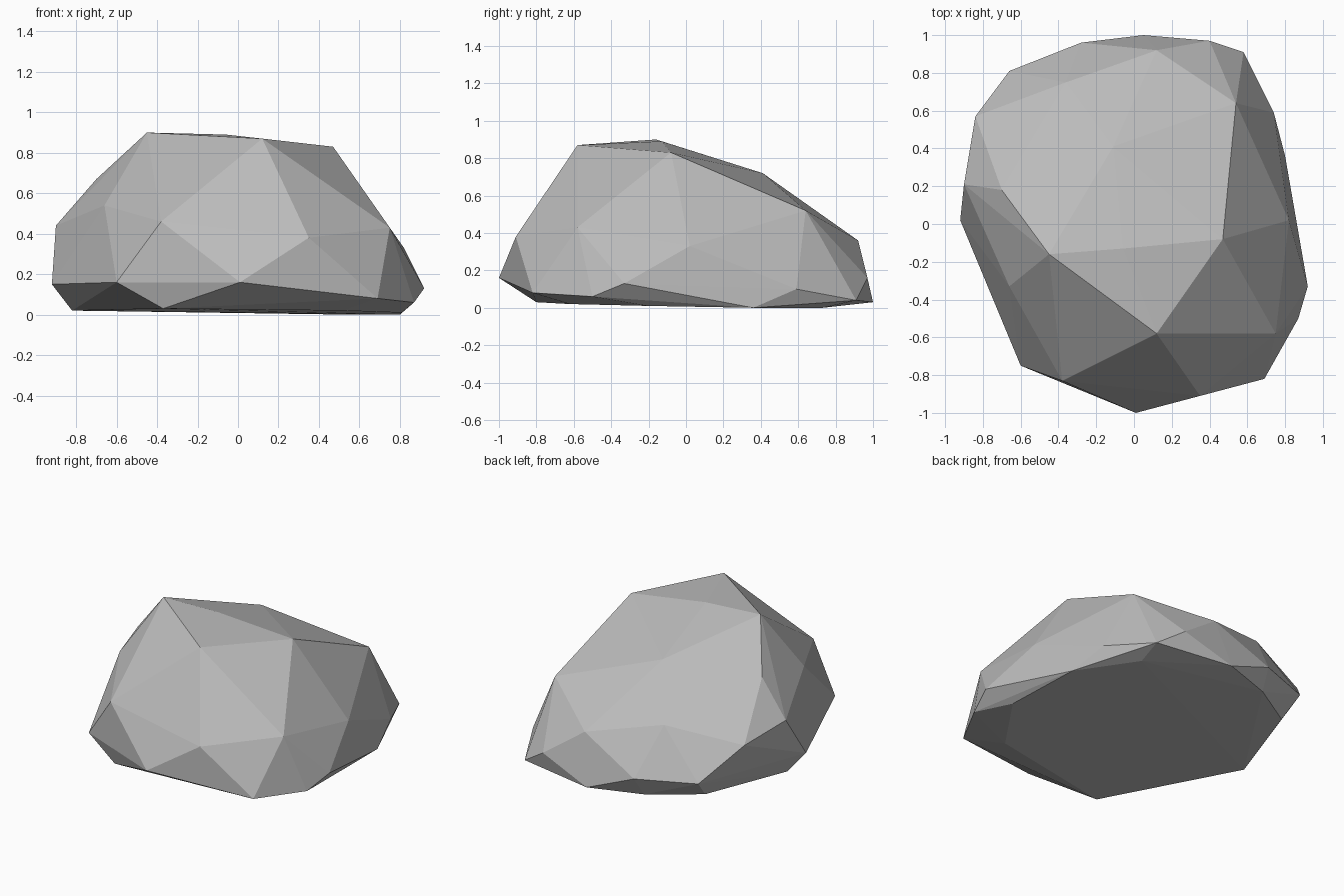
import bpy
import bmesh

# Remove the default cube only
default_cube = bpy.data.objects.get("Cube")
if default_cube is not None:
    bpy.data.objects.remove(default_cube, do_unlink=True)


def make_material(name, colour):
    material = bpy.data.materials.new(name)
    material.use_nodes = True
    material.diffuse_color = colour
    shader = material.node_tree.nodes["Principled BSDF"]
    shader.inputs["Base Color"].default_value = colour
    shader.inputs["Roughness"].default_value = 0.9
    return material


def hull_object(name, corners, material):
    """Wrap a faceted stone skin around corners given in hundredths."""
    bm = bmesh.new()
    for corner in corners:
        bm.verts.new([value / 100 for value in corner])
    bmesh.ops.convex_hull(bm, input=bm.verts)
    loose = [vert for vert in bm.verts if not vert.link_faces]
    bmesh.ops.delete(bm, geom=loose, context="VERTS")
    bmesh.ops.recalc_face_normals(bm, faces=bm.faces)
    for face in bm.faces:
        face.smooth = False
    mesh = bpy.data.meshes.new(name)
    bm.to_mesh(mesh)
    bm.free()
    mesh.materials.append(material)
    stone = bpy.data.objects.new(name, mesh)
    bpy.context.collection.objects.link(stone)
    return stone


# Flat top of the stone, tilting down towards the back
crown = [(-45, -16, 90), (12, -58, 87), (47, -8, 83), (-6, -13, 89),
         (-11, 41, 72), (-70, 18, 67), (54, 64, 52)]

# Facet corners around the middle
shoulder = [(35, -91, 38), (75, -58, 43), (82, 2, 33), (-90, 21, 44),
            (-66, -33, 54), (-38, -83, 46), (12, 92, 36), (-36, 75, 47),
            (-84, 57, 39)]

# Widest ring, just above the ground
rim = [(1, -100, 16), (69, -82, 8), (92, -33, 13), (87, -50, 6),
       (-92, 2, 15), (-60, -75, 16), (40, 97, 16), (58, 91, 4),
       (74, 59, 10), (-66, 81, 17), (-28, 96, 16), (5, 100, 3)]

# Undercut footprint
foot = [(80, 36, 0), (55, 73, 0), (81, -20, 1), (52, -62, 2),
        (-37, -80, 3), (-82, 8, 2), (-62, 68, 4), (-30, 88, 3)]

stone_grey = make_material("stone grey", (0.5, 0.5, 0.5, 1))
hull_object("boulder", crown + shoulder + rim + foot, stone_grey)
